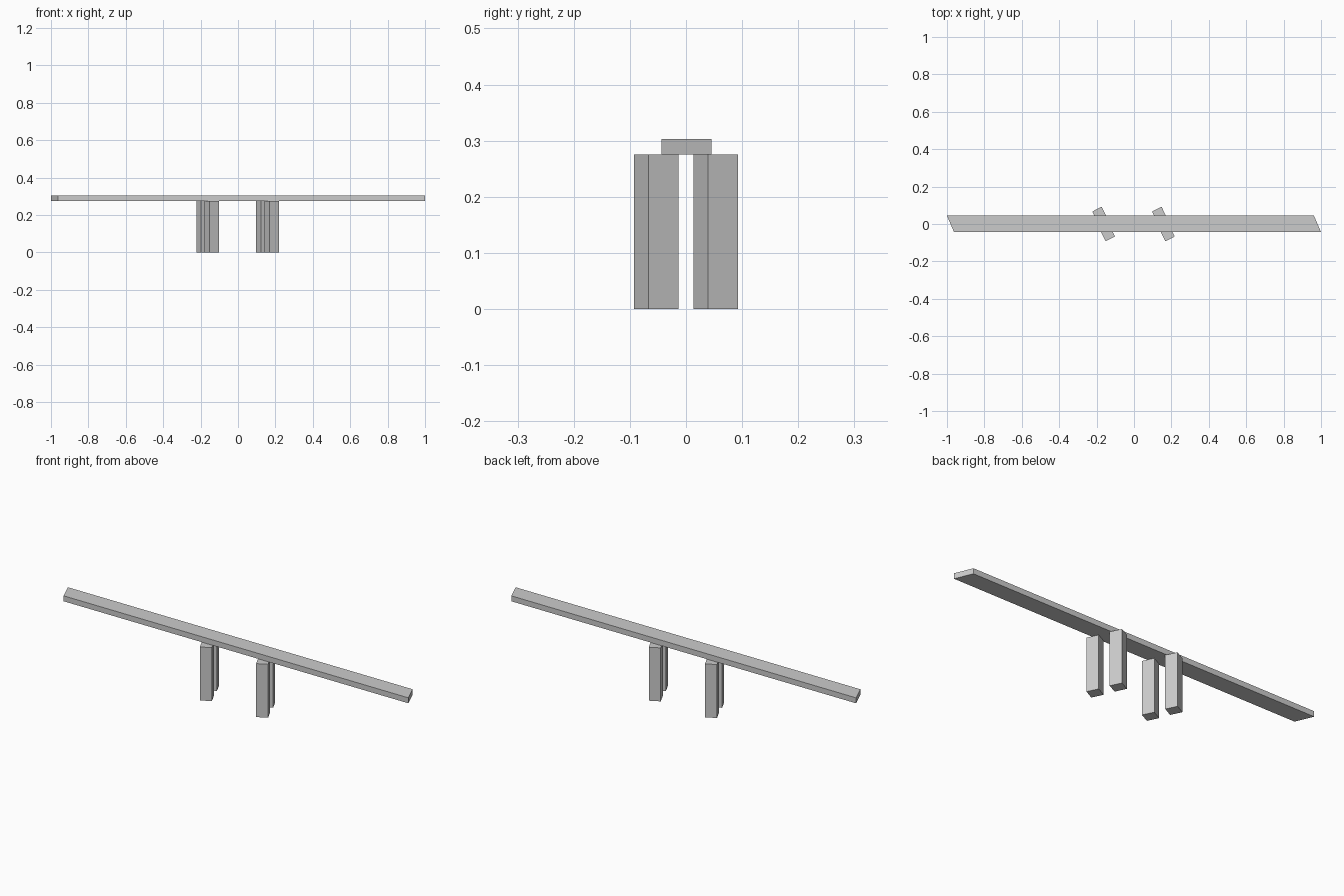
import bpy, bmesh

if "Cube" in bpy.data.objects:
    bpy.data.objects.remove(bpy.data.objects["Cube"])


def prism(name, outline, z0, z1):
    """Upright solid from a plan outline."""
    bm = bmesh.new()
    base = bm.faces.new([bm.verts.new((x, y, z0)) for x, y in outline])
    top = bmesh.ops.extrude_face_region(bm, geom=[base])["geom"]
    for v in top:
        if isinstance(v, bmesh.types.BMVert):
            v.co.z = z1
    bmesh.ops.recalc_face_normals(bm, faces=bm.faces)
    mesh = bpy.data.meshes.new(name)
    bm.to_mesh(mesh)
    bm.free()
    obj = bpy.data.objects.new(name, mesh)
    bpy.context.collection.objects.link(obj)
    return obj


DECK_BOTTOM, DECK_TOP = 0.275, 0.303

# Skewed bridge deck
prism("deck", [(-0.962, -0.044), (1.0, -0.044), (0.962, 0.045), (-1.0, 0.045)],
      DECK_BOTTOM, DECK_TOP)

# Two pairs of piers, turned to follow the skew
ux, uy = 0.025, 0.013    # half width vector
vx, vy = 0.013, -0.0267  # half length vector
for side, cx in (("left", -0.1625), ("right", 0.1575)):
    for end, dx, y in (("back", -0.0225, 0.053), ("front", 0.0225, -0.053)):
        x = cx + dx
        prism(f"{side}_{end}_pier",
              [(x + s * ux + t * vx, y + s * uy + t * vy)
               for s, t in ((-1, -1), (1, -1), (1, 1), (-1, 1))],
              0, DECK_BOTTOM)
